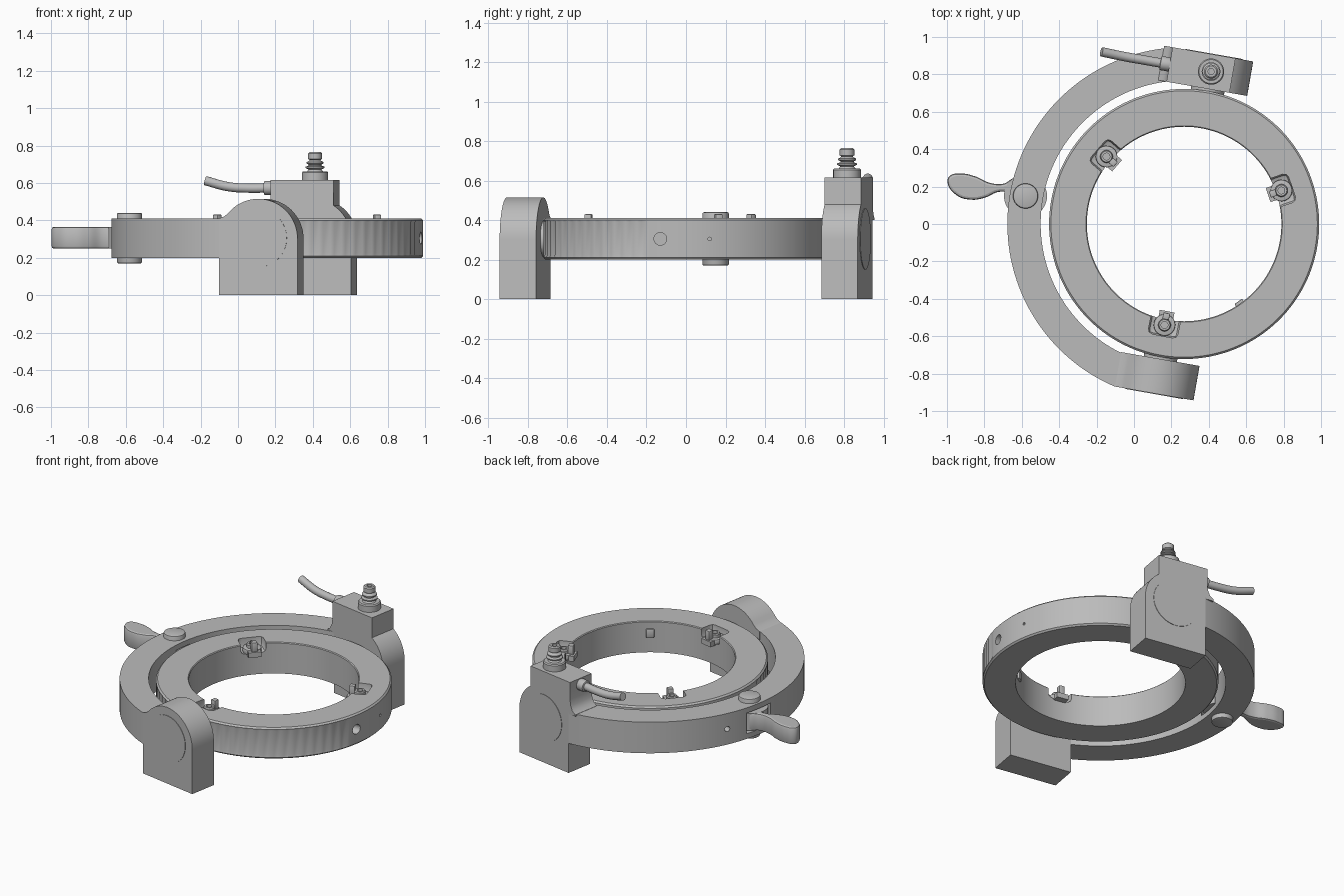
import bpy, bmesh, math
from mathutils import Matrix, Vector

if "Cube" in bpy.data.objects:
    bpy.data.objects.remove(bpy.data.objects["Cube"], do_unlink=True)

grey = bpy.data.materials.new("plain grey")
grey.use_nodes = True
grey.diffuse_color = (0.5, 0.5, 0.5, 1)
grey.node_tree.nodes["Principled BSDF"].inputs["Base Color"].default_value = (0.5, 0.5, 0.5, 1)

# Frame of the ring, turned so that its y axis is the pivot axis
FRAME = Matrix.Translation((0.268, 0, 0)) @ Matrix.Rotation(math.radians(-10), 4, 'Z')
RING = Matrix.Translation((0.268, 0, 0))
MID = 0.305


def add(name, bm, matrix=Matrix()):
    bmesh.ops.recalc_face_normals(bm, faces=bm.faces[:])
    mesh = bpy.data.meshes.new(name)
    bm.to_mesh(mesh)
    bm.free()
    mesh.transform(matrix)
    mesh.materials.append(grey)
    ob = bpy.data.objects.new(name, mesh)
    bpy.context.collection.objects.link(ob)
    return ob


def bake(ob):
    dg = bpy.context.evaluated_depsgraph_get()
    mesh = bpy.data.meshes.new_from_object(ob.evaluated_get(dg))
    ob.modifiers.clear()
    ob.data = mesh


def bevel(ob, width, segments=2):
    m = ob.modifiers.new("bevel", 'BEVEL')
    m.width, m.segments, m.limit_method = width, segments, 'ANGLE'
    bake(ob)
    return ob


def cut(ob, cutters):
    for c in cutters:
        c.hide_render = True
        m = ob.modifiers.new("cut", 'BOOLEAN')
        m.operation, m.solver, m.object = 'DIFFERENCE', 'EXACT', c
    bake(ob)
    for c in cutters:
        bpy.data.objects.remove(c, do_unlink=True)


def lathe(name, profile, matrix=Matrix(), n=48, start=0, end=360, ripple=None):
    """Sweep a closed (radius, height) profile round z."""
    bm = bmesh.new()
    full = end - start == 360
    rows = []
    for i in range(n if full else n + 1):
        a = math.radians(start + (end - start) * i / n)
        rows.append([bm.verts.new(((r - (ripple(i, j) if ripple else 0)) * math.cos(a),
                                   (r - (ripple(i, j) if ripple else 0)) * math.sin(a), z))
                     for j, (r, z) in enumerate(profile)])
    k = len(profile)
    for i in range(n):
        p, q = rows[i], rows[(i + 1) % len(rows)]
        for j in range(k):
            bm.faces.new((p[j], p[(j + 1) % k], q[(j + 1) % k], q[j]))
    if not full:
        bm.faces.new(rows[0])
        bm.faces.new(rows[-1])
    bmesh.ops.remove_doubles(bm, verts=bm.verts[:], dist=1e-5)
    return add(name, bm, matrix)


def cylinder(name, start, end, radius, matrix=Matrix(), n=40):
    bm = bmesh.new()
    a, b = Vector(start), Vector(end)
    turn = (b - a).to_track_quat('Z', 'Y').to_matrix().to_4x4()
    bmesh.ops.create_cone(bm, cap_ends=True, segments=n, radius1=radius, radius2=radius,
                          depth=(b - a).length, matrix=Matrix.Translation((a + b) / 2) @ turn)
    return add(name, bm, matrix)


def box(name, low, high, matrix=Matrix()):
    bm = bmesh.new()
    a, b = Vector(low), Vector(high)
    bmesh.ops.create_cube(bm, size=1, matrix=Matrix.Translation((a + b) / 2) @ Matrix.Diagonal((*(b - a), 1)))
    return add(name, bm, matrix)


def slab(name, outline, v0, v1, matrix):
    """Extrude an (x, z) outline along y."""
    bm = bmesh.new()
    face = bm.faces.new([bm.verts.new((x, v0, z)) for x, z in outline])
    made = bmesh.ops.extrude_face_region(bm, geom=[face])["geom"]
    bmesh.ops.translate(bm, vec=(0, v1 - v0, 0), verts=[g for g in made if isinstance(g, bmesh.types.BMVert)])
    return add(name, bm, matrix)


def spline(name, points, closed=False, **settings):
    cu = bpy.data.curves.new(name, 'CURVE')
    cu.dimensions = '2D' if closed else '3D'
    for key, value in settings.items():
        setattr(cu, key, value)
    s = cu.splines.new('BEZIER')
    s.use_cyclic_u = closed
    s.bezier_points.add(len(points) - 1)
    for bp, co in zip(s.bezier_points, points):
        bp.co = co
        bp.handle_left_type = bp.handle_right_type = 'AUTO'
    tmp = bpy.data.objects.new(name, cu)
    bpy.context.collection.objects.link(tmp)
    dg = bpy.context.evaluated_depsgraph_get()
    bm = bmesh.new()
    bm.from_mesh(bpy.data.meshes.new_from_object(tmp.evaluated_get(dg)))
    bpy.data.objects.remove(tmp, do_unlink=True)
    return add(name, bm)


def arch(a0, a1, n=24, r=0.213, z=0.302):
    steps = [math.radians(a0 + (a1 - a0) * i / n) for i in range(n + 1)]
    return [(r * math.cos(a), z + r * math.sin(a)) for a in steps]


# Inner ring with a shallow grip pattern round its front
def grip(i, j):
    return 0.007 if j in (3, 4) and i % 3 == 1 and 114 < i < 207 else 0

ring = lathe("inner_ring", [(0.52, 0.2), (0.712, 0.2), (0.722, 0.21), (0.722, 0.225), (0.722, 0.39),
                            (0.722, 0.4), (0.712, 0.41), (0.525, 0.41), (0.52, 0.405)], RING, 216, ripple=grip)
seats = [RING @ Matrix.Rotation(math.radians(a), 4, 'Z') for a in (19, 139, 259)]
cutters = [bevel(box("pocket", (0.44, -0.08, 0.345), (0.61, 0.08, 0.5), m), 0.025) for m in seats]
cutters += [cylinder("side_hole", (0.9, -0.13, MID), (1.1, -0.13, MID), 0.032),
            cylinder("pin_hole", (0.93, 0.12, MID), (1.1, 0.12, MID), 0.009, n=12)]
cut(ring, cutters)

# Clamps seated in the three pockets
for i, m in enumerate(seats, 1):
    bevel(cylinder(f"clamp_base_{i}", (0.55, 0, 0.34), (0.55, 0, 0.375), 0.058, m, 24), 0.006)
    lathe(f"clamp_screw_{i}", [(0, 0.37), (0.034, 0.37), (0.034, 0.395), (0.029, 0.402),
                               (0.018, 0.402), (0.018, 0.385), (0, 0.385)],
          m @ Matrix.Translation((0.55, 0, 0)), 24)
    box(f"clamp_arm_{i}", (0.475, -0.04, 0.335), (0.55, 0.04, 0.37), m)
    bevel(box(f"clamp_peg_{i}", (0.485, -0.018, 0.36), (0.52, 0.018, 0.43), m), 0.004)
bevel(box("ring_lug", (0.505, -0.025, 0.3), (0.53, 0.025, 0.36),
          RING @ Matrix.Rotation(math.radians(305), 4, 'Z')), 0.006)

# Curved yoke with a slot for the lever
yoke = lathe("yoke", [(0.767, 0.2), (0.945, 0.2), (0.945, 0.41), (0.767, 0.41)], FRAME, 96, 103, 257)
BOLT = Vector((-0.58, 0.15, 0))
out = math.radians(155)
side = Vector((math.cos(out), math.sin(out), 0))
centre = Vector((0.268, 0, MID))
cut(yoke, [cylinder("slot", BOLT + Vector((0, 0, 0.235)), BOLT + Vector((0, 0, 0.375)), 0.13),
           cylinder("yoke_hole", centre + side * 0.88, centre + side, 0.018, n=20)])

# Bearing blocks at both ends of the yoke
slab("front_block", [(-0.213, 0), (0.213, 0)] + arch(0, 140) + [(-0.183, 0.422), (-0.213, 0.41)],
     -0.92, -0.733, FRAME)
slab("back_block", [(-0.213, 0), (0.213, 0)] + arch(0, 56.7, 12) +
     [(0.117, 0.615), (-0.225, 0.615), (-0.225, 0.5), (-0.231, 0.46), (-0.245, 0.43), (-0.27, 0.411),
      (-0.27, 0.4), (-0.213, 0.4)], 0.733, 0.92, FRAME)
for name, s in (("front", -1), ("back", 1)):
    cylinder(name + "_axle", (0, s * 0.7, MID), (0, s * 0.8, MID), 0.09, FRAME)
    cylinder(name + "_axle_cap", (0, s * 0.9, MID), (0, s * 0.923, MID), 0.155, FRAME, 64)

# Lever, its cam and the bolt
bevel(cylinder("lever_bolt", BOLT + Vector((0, 0, 0.17)), BOLT + Vector((0, 0, 0.44)), 0.067), 0.008)
cylinder("lever_cam", BOLT + Vector((0, 0, 0.25)), BOLT + Vector((0, 0, 0.365)), 0.115)
upper = [(-0.997, 0.225), (-0.985, 0.257), (-0.93, 0.27), (-0.85, 0.255), (-0.77, 0.22), (-0.7, 0.215), (-0.63, 0.24)]
lower = [(-0.63, 0.12), (-0.67, 0.165), (-0.72, 0.172), (-0.8, 0.14), (-0.87, 0.13), (-0.95, 0.155)]
spline("lever", [(x, y, 0) for x, y in upper + lower], True, fill_mode='BOTH', extrude=0.044,
       bevel_depth=0.014, bevel_resolution=1, offset=-0.014).data.transform(Matrix.Translation((0, 0, 0.307)))

# Stacked plug on top of the back block
steps = [(0.07, 0.655), (0.064, 0.662), (0.042, 0.662), (0.034, 0.672), (0.05, 0.68), (0.05, 0.687),
         (0.034, 0.693), (0.034, 0.698), (0.046, 0.704), (0.046, 0.711), (0.034, 0.717), (0.028, 0.722),
         (0.037, 0.728), (0.037, 0.758), (0.03, 0.765), (0.016, 0.765), (0.016, 0.745), (0, 0.745)]
lathe("top_plug", [(0, 0.61), (0.07, 0.61)] + steps, Matrix.Translation((0.412, 0.815, 0)))

# Cable leaving the back block
bevel(cylinder("cable_socket", (-0.2, 0.826, 0.573), (-0.275, 0.826, 0.573), 0.038, FRAME), 0.006)
path = [FRAME @ Vector(p) for p in ((-0.25, 0.826, 0.573), (-0.36, 0.826, 0.572),
                                   (-0.47, 0.826, 0.58), (-0.595, 0.83, 0.612))]
spline("cable", path, bevel_depth=0.025, bevel_resolution=5, use_fill_caps=True)

# Soft shading with crisp edges
bpy.ops.object.select_all(action='DESELECT')
for ob in bpy.context.scene.objects:
    if ob.type == 'MESH' and ob.data.materials and ob.data.materials[0] == grey:
        ob.select_set(True)
        bpy.context.view_layer.objects.active = ob
bpy.ops.object.shade_smooth_by_angle(angle=math.radians(30))
